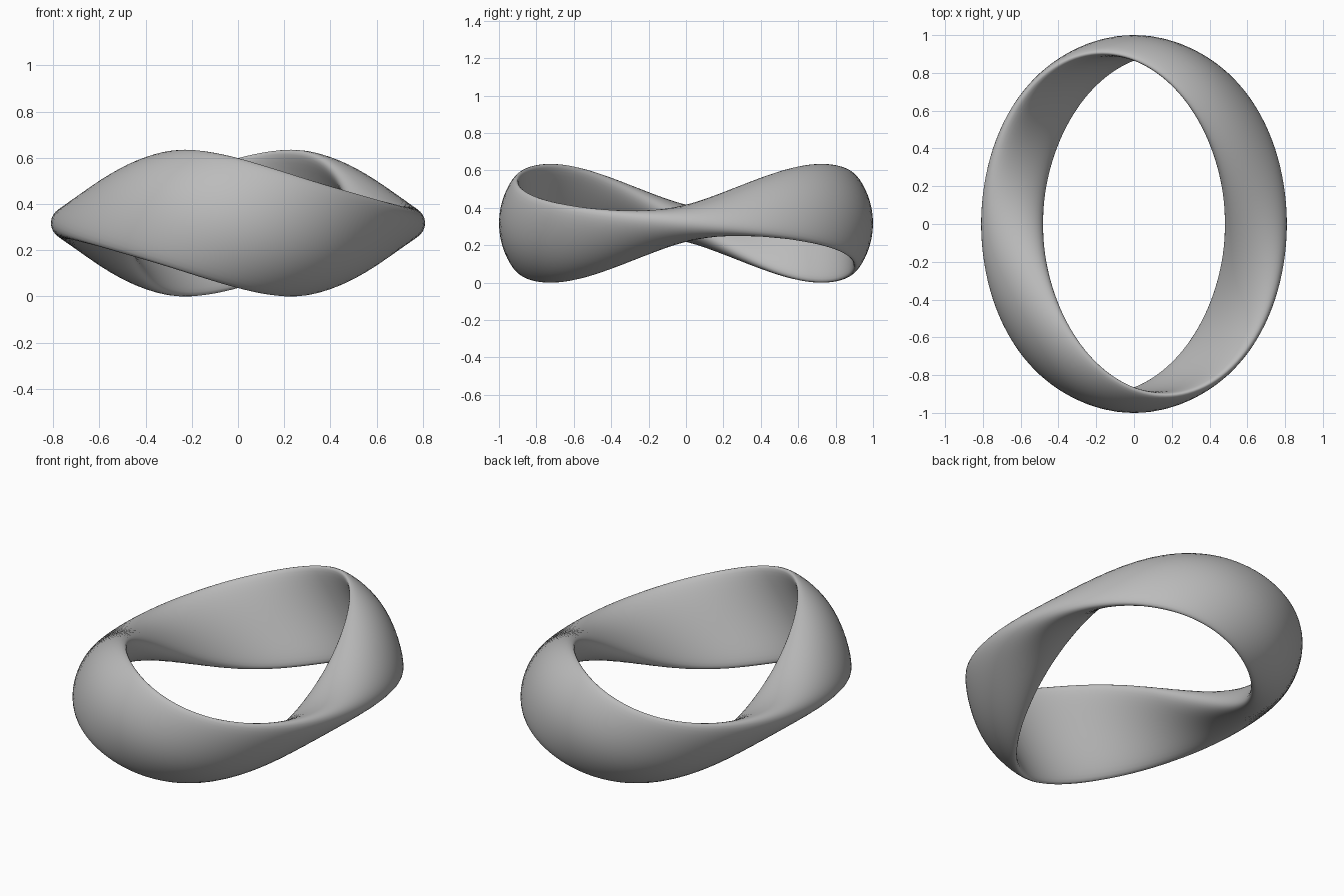
import bpy, bmesh
from math import sin, cos, pi
from mathutils import Vector

cube = bpy.data.objects.get("Cube")
if cube:
    bpy.data.objects.remove(cube, do_unlink=True)

RADIUS = 0.945           # path radius along y
OVAL = 0.683             # x to y ratio of the oval path
HEIGHT = 1.17            # height to depth ratio of the section
RING, SIDES = 144, 40    # steps around the ring and around the section


def section(a):
    """One loop of the band; a = 0 is the front, a = pi/2 the +x side."""
    outward = Vector((OVAL * sin(a), -cos(a), 0))
    up = Vector((0, 0, HEIGHT))
    centre = outward * RADIUS - Vector((0, 0, 0.12 * sin(2 * a)))
    # The section makes one full turn per lap
    wide = outward * sin(a) + up * cos(a)
    thin = outward * cos(a) - up * sin(a)
    half_width = 0.24
    half_thick = 0.07 - 0.015 * cos(2 * a)
    bend = 0.07 * cos(a)     # the rims curl inward at front and back
    points = []
    for j in range(SIDES):
        t = 2 * pi * j / SIDES
        points.append(centre + wide * half_width * cos(t)
                      + thin * (half_thick * sin(t) - bend * cos(t) ** 2))
    return points


# Twisted band
bm = bmesh.new()
loops = [[bm.verts.new(p) for p in section(2 * pi * i / RING)] for i in range(RING)]
for i in range(RING):
    here, ahead = loops[i], loops[(i + 1) % RING]
    for j in range(SIDES):
        k = (j + 1) % SIDES
        bm.faces.new((here[j], ahead[j], ahead[k], here[k]))
bmesh.ops.recalc_face_normals(bm, faces=bm.faces)

# Stand it on the ground
lowest = min(v.co.z for v in bm.verts)
bmesh.ops.translate(bm, verts=bm.verts, vec=(0, 0, -lowest))
for f in bm.faces:
    f.smooth = True

mesh = bpy.data.meshes.new("twisted_band")
bm.to_mesh(mesh)
bm.free()
band = bpy.data.objects.new("twisted_band", mesh)
bpy.context.collection.objects.link(band)

# Plain grey
grey = bpy.data.materials.new("grey")
grey.use_nodes = True
colour = (0.5, 0.5, 0.5, 1)
grey.diffuse_color = colour
grey.node_tree.nodes["Principled BSDF"].inputs["Base Color"].default_value = colour
mesh.materials.append(grey)
